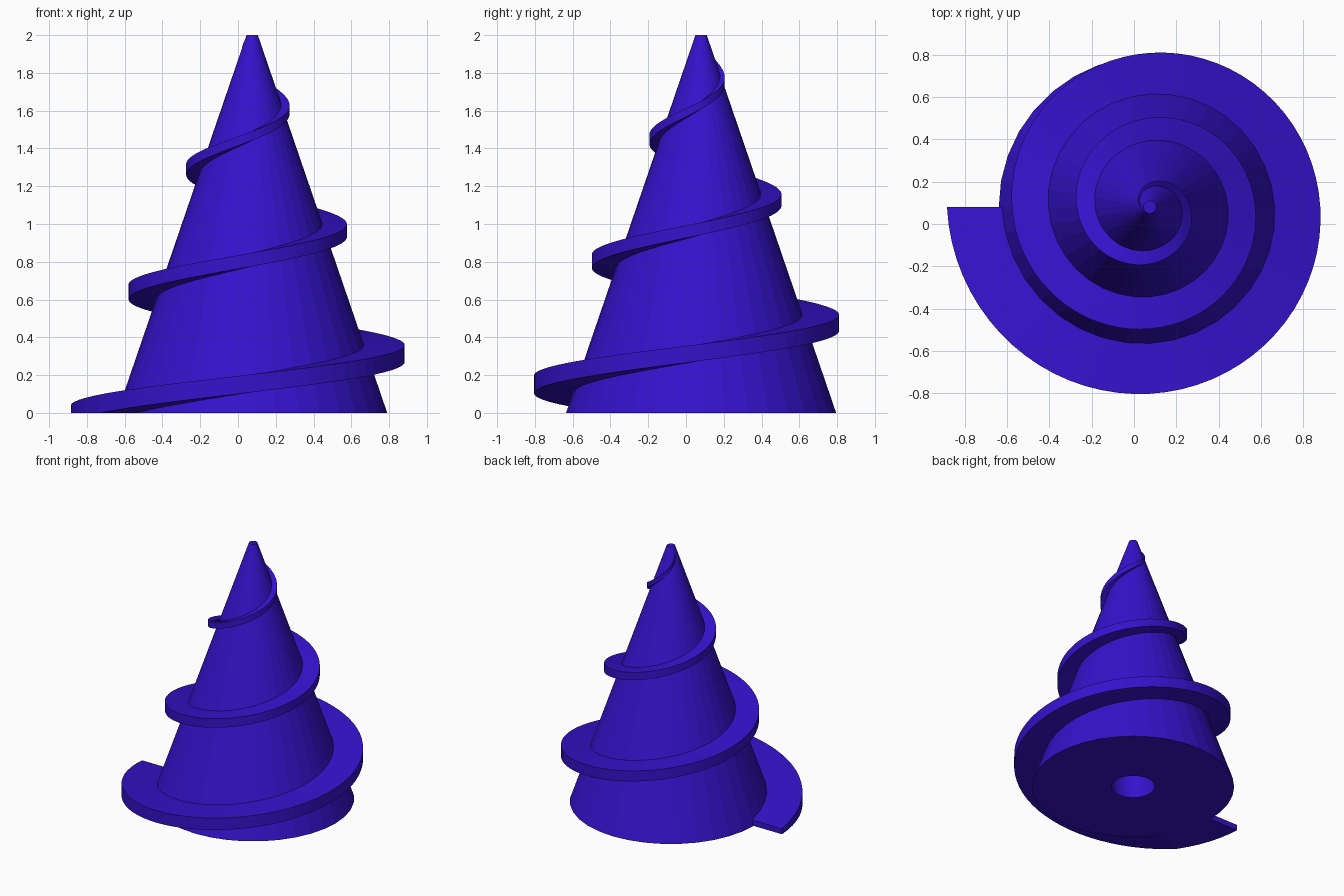
import bpy, bmesh
from math import sin, cos, pi

if "Cube" in bpy.data.objects:
    bpy.data.objects.remove(bpy.data.objects["Cube"])

CX, CY = 0.075, 0.08      # axis of the cone
R0, R1, H = 0.715, 0.03, 2.0

mat = bpy.data.materials.new("violet_blue")
mat.diffuse_color = (0.035, 0.006, 0.60, 1)
mat.use_nodes = True
mat.node_tree.nodes["Principled BSDF"].inputs["Base Color"].default_value = mat.diffuse_color


def cone_radius(z):
    return R0 + (R1 - R0) * z / H


def finish(bm, name):
    bmesh.ops.recalc_face_normals(bm, faces=bm.faces)
    me = bpy.data.meshes.new(name)
    bm.to_mesh(me)
    bm.free()
    me.materials.append(mat)
    ob = bpy.data.objects.new(name, me)
    ob.location = (CX, CY, 0)
    bpy.context.collection.objects.link(ob)
    return ob


# Tapered core with a blind socket in its base, turned from a profile
N = 36
profile = [(0.154, 0.6), (0.154, 0), (R0, 0), (R1, H)]
bm = bmesh.new()
rings = [[bm.verts.new((r * cos(2 * pi * i / N), r * sin(2 * pi * i / N), z))
          for i in range(N)] for r, z in profile]
for a, b in zip(rings, rings[1:]):
    for i in range(N):
        j = (i + 1) % N
        bm.faces.new((a[i], a[j], b[j], b[i]))
bm.faces.new(rings[0])
bm.faces.new(rings[-1])
finish(bm, "tapered_core")

# Spiral flight: three turns, narrowing and thinning towards the tip
TURNS, STEPS = 3, 72
bm = bmesh.new()
sections = []
for k in range(TURNS * STEPS + 1):
    t = k / STEPS
    a = pi + 2 * pi * t
    z = 0.655 * t - 0.007
    half = (0.10 - 0.023 * t) / 2
    outer = 0.96 - 0.307 * t
    inner = max(cone_radius(z) - 0.04, 0.005)
    sections.append([bm.verts.new((r * cos(a), r * sin(a), z + h)) for r, h in
                     ((inner, -half), (outer, -half), (outer, half), (inner, half))])
for a, b in zip(sections, sections[1:]):
    for i in range(4):
        j = (i + 1) % 4
        bm.faces.new((a[i], a[j], b[j], b[i]))
bm.faces.new(sections[0])
bm.faces.new(sections[-1])

# Trim the flight flat on the ground and at the tip
for z, n in ((0, -1), (H, 1)):
    geom = bm.verts[:] + bm.edges[:] + bm.faces[:]
    cut = bmesh.ops.bisect_plane(bm, geom=geom, plane_co=(0, 0, z),
                                 plane_no=(0, 0, n), clear_outer=True)
    edges = [e for e in cut["geom_cut"] if isinstance(e, bmesh.types.BMEdge)]
    if edges:
        bmesh.ops.holes_fill(bm, edges=edges, sides=0)
finish(bm, "spiral_flight")
